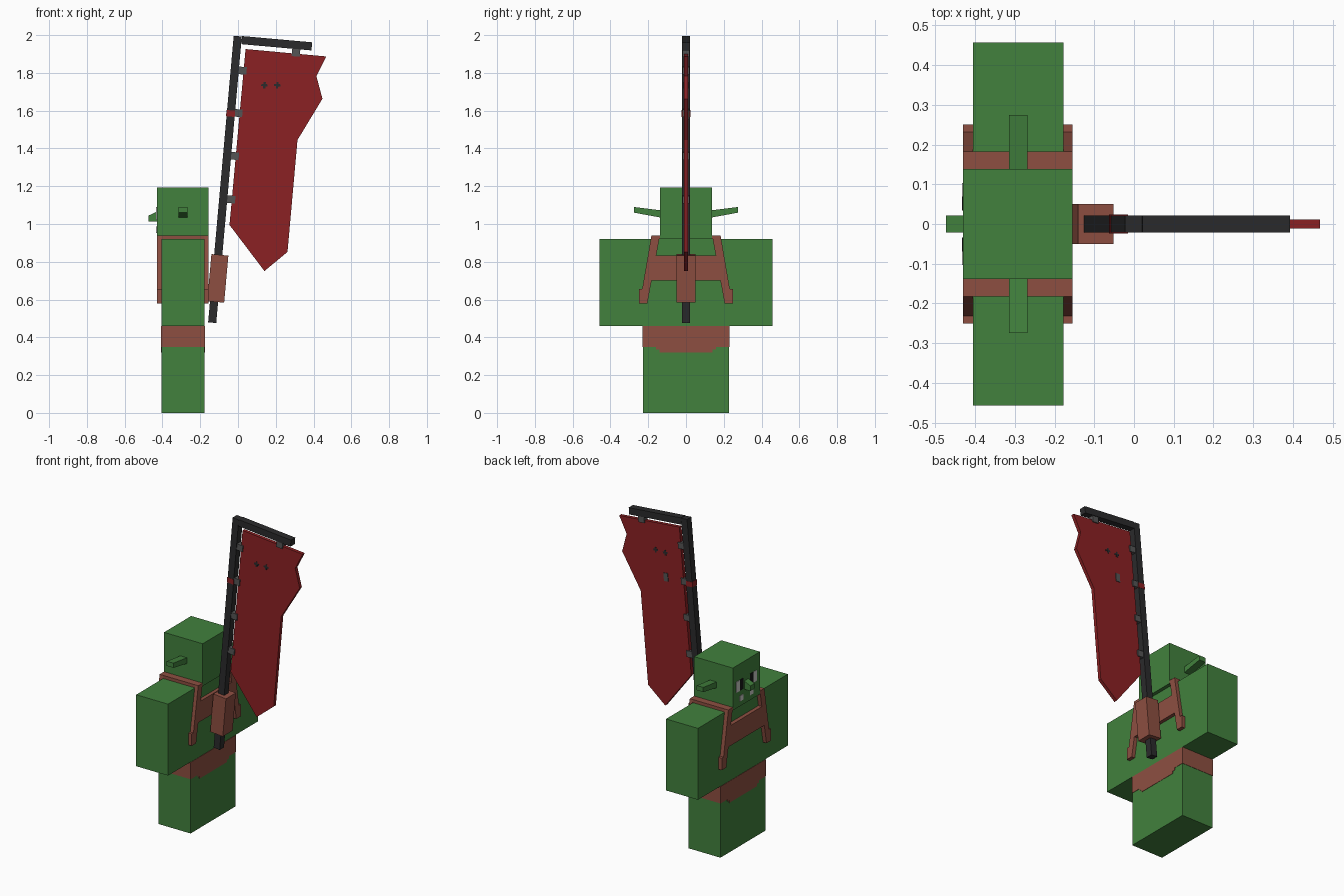
import bpy, bmesh, math

cube = bpy.data.objects.get("Cube")
if cube:
    bpy.data.objects.remove(cube, do_unlink=True)


def material(name, r, g, b):
    m = bpy.data.materials.new(name)
    m.use_nodes = True
    m.diffuse_color = (r, g, b, 1)
    m.node_tree.nodes["Principled BSDF"].inputs["Base Color"].default_value = (r, g, b, 1)
    return m


green = material("green skin", 0.054, 0.22, 0.047)
leather = material("brown leather", 0.27, 0.078, 0.053)
red = material("red blade", 0.26, 0.015, 0.017)
iron = material("dark iron", 0.024, 0.024, 0.025)
steel = material("grey steel", 0.09, 0.09, 0.09)
ivory = material("pale ivory", 0.6, 0.6, 0.58)
black = material("black", 0.008, 0.008, 0.008)


def finish(bm, name, mat):
    bmesh.ops.recalc_face_normals(bm, faces=bm.faces)
    mesh = bpy.data.meshes.new(name)
    bm.to_mesh(mesh)
    bm.free()
    mesh.materials.append(mat)
    obj = bpy.data.objects.new(name, mesh)
    bpy.context.collection.objects.link(obj)
    return obj


def box(name, mat, xs, ys, zs):
    """Box between low and high limits on each axis."""
    bm = bmesh.new()
    bmesh.ops.create_cube(bm, size=1)
    for v in bm.verts:
        v.co = [lim[0] if c < 0 else lim[1] for c, lim in zip(v.co, (xs, ys, zs))]
    return finish(bm, name, mat)


def prism(name, mat, axis, profile, lo, hi):
    """Extrude a profile of (x or y, z) points along the other ground axis."""
    bm = bmesh.new()
    place = (lambda a, z: (lo, a, z)) if axis == "x" else (lambda a, z: (a, lo, z))
    face = bm.faces.new([bm.verts.new(place(a, z)) for a, z in profile])
    made = bmesh.ops.extrude_face_region(bm, geom=[face])["geom"]
    move = (hi - lo, 0, 0) if axis == "x" else (0, hi - lo, 0)
    bmesh.ops.translate(bm, vec=move, verts=[g for g in made if isinstance(g, bmesh.types.BMVert)])
    return finish(bm, name, mat)


def symmetric(half):
    return half + [(-a, z) for a, z in reversed(half)]


TILT = math.radians(5.1)


def tilted(name, mat, x, z, width, depth, height, y=0):
    """Box leaning with the weapon."""
    obj = box(name, mat, (-width / 2, width / 2), (-depth / 2, depth / 2), (-height / 2, height / 2))
    obj.location = (x, y, z)
    obj.rotation_euler.y = TILT
    return obj


# Body blocks
DEPTH = (-0.405, -0.178)
box("legs", green, DEPTH, (-0.228, 0.228), (0, 0.46))
box("torso", green, DEPTH, (-0.228, 0.228), (0.46, 0.92))
box("head", green, (-0.43, -0.155), (-0.138, 0.138), (0.92, 1.193))
for side, s in (("left", 1), ("right", -1)):
    box(side + "_arm", green, DEPTH, sorted((s * 0.228, s * 0.457)), (0.46, 0.92))
    ear = [(s * 0.138, 1.035), (s * 0.275, 1.06), (s * 0.275, 1.09), (s * 0.138, 1.073)]
    prism(side + "_ear", green, "x", ear, -0.315, -0.268)
    # Shoulder strap lying over the top
    box(side + "_shoulder_strap", leather, (-0.43, -0.155), sorted((s * 0.138, s * 0.183)), (0.92, 0.94))

prism("nose", green, "y", [(-0.43, 1.065), (-0.473, 1.045), (-0.473, 1.012), (-0.43, 1.012)], -0.021, 0.021)

# Ragged belt around the hips
belt = symmetric([(0.23, 0.459), (0.23, 0.35), (0.16, 0.35), (0.16, 0.335), (0.14, 0.335), (0.14, 0.32)])
prism("belt", leather, "x", belt, -0.407, -0.176)

# Chest and back harness: slanted straps joined by a band
upper = [(0.158, 0.832), (0.138, 0.94), (0.183, 0.94), (0.232, 0.655), (0.25, 0.655),
         (0.25, 0.578), (0.205, 0.578), (0.182, 0.702)]
harness = symmetric(upper)
prism("chest_harness", leather, "x", harness, -0.43, -0.405)
prism("back_harness", leather, "x", harness, -0.178, -0.155)

# Face details on a grid of eight cells
CELL = 0.0344


def face_plate(name, mat, col, row, rows):
    for s, side in ((1, "left"), (-1, "right")):
        ys = sorted((s * col * CELL, s * (col + 1) * CELL))
        box(side + "_" + name, mat, (-0.433, -0.43), ys,
            (1.193 - (row + rows) * CELL, 1.193 - row * CELL))


face_plate("eye_white", ivory, 2, 3, 2)
face_plate("pupil", black, 1, 3, 2)
face_plate("tusk", ivory, 1, 6, 1)

# Weapon holder, pole and top bar
tilted("holder", leather, -0.107, 0.712, 0.09, 0.1, 0.25)
tilted("pole", iron, -0.069, 1.236, 0.043, 0.044, 1.523)
tilted("top_bar", iron, 0.205, 1.957, 0.373, 0.044, 0.043)
tilted("pole_wrap", red, -0.039, 1.585, 0.046, 0.047, 0.033)

# Notched blade
blade = [(0.04, 1.926), (0.468, 1.887), (0.415, 1.783), (0.447, 1.663), (0.315, 1.445),
         (0.262, 0.852), (0.14, 0.751), (-0.045, 0.995)]
prism("blade", red, "y", blade, -0.011, 0.011)

# Clips holding the blade to the pole and bar
for i, (x, z) in enumerate([(0.024, 1.812), (0.002, 1.587), (-0.017, 1.36), (-0.036, 1.13), (0.307, 1.907)]):
    tilted("clip_%d" % (i + 1), steel, x, z, 0.043, 0.036, 0.04)

# Small cross marks and a steel tab on the blade
for i, x in enumerate((0.14, 0.208)):
    tilted("mark_%d_upright" % (i + 1), iron, x, 1.735, 0.012, 0.025, 0.034)
    tilted("mark_%d_cross" % (i + 1), iron, x, 1.735, 0.034, 0.024, 0.012)
tilted("blade_tab", steel, 0.134, 1.58, 0.03, 0.006, 0.052, y=0.012)
